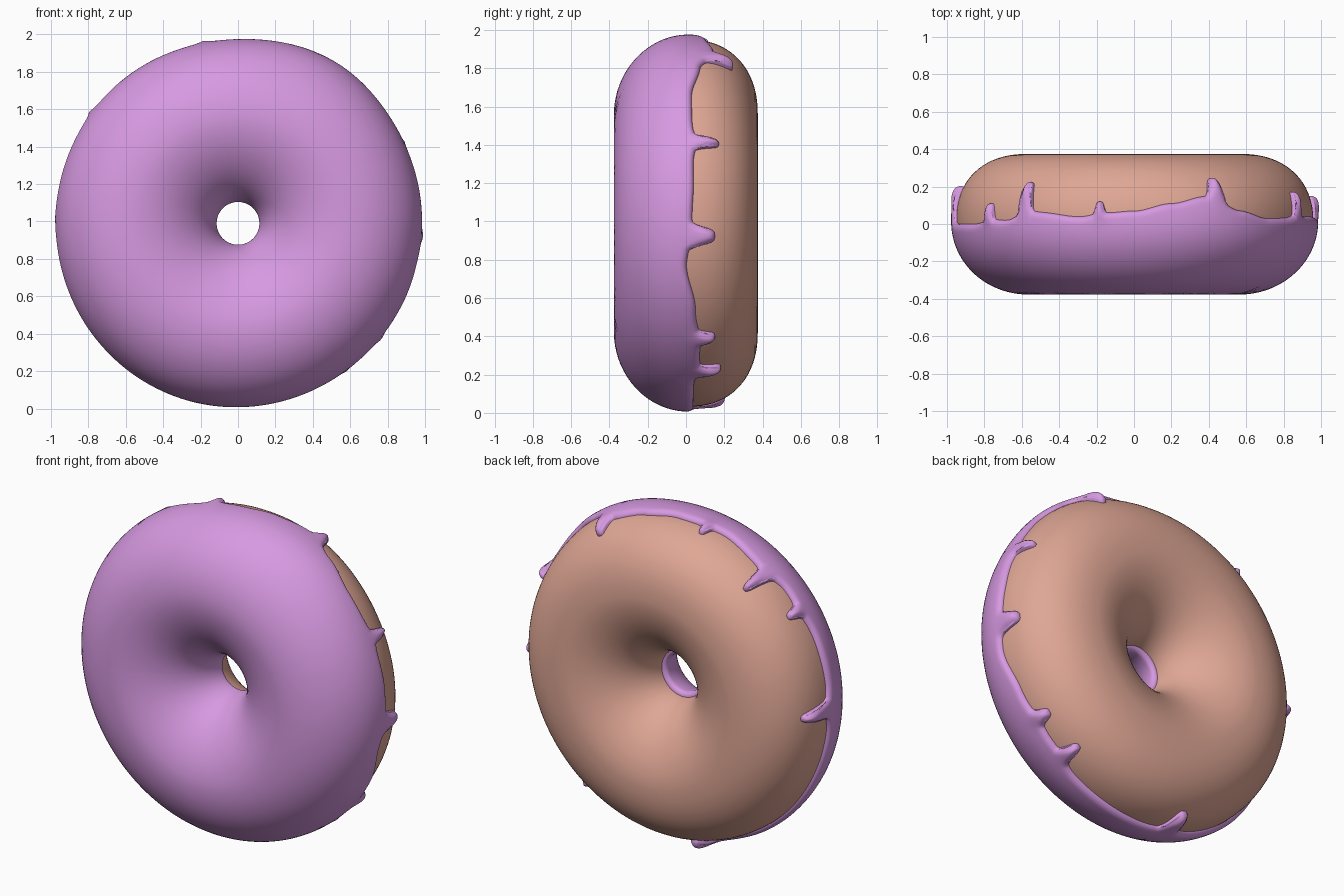
import bpy
import bmesh
import math
from math import sin, cos, pi, exp, radians

cube = bpy.data.objects.get("Cube")
if cube:
    bpy.data.objects.remove(cube, do_unlink=True)

RING, OUT_R, IN_R, TUBE_Y = 0.565, 0.39, 0.425, 0.363   # ridge radius and tube half sizes
BACK_POWER, HOLE_POWER = 2.25, 1.8          # fuller back rim, tighter hole
CENTRE_Y, CENTRE_Z = 0.012, 0.99
ICING, LIP = 0.026, 0.034                   # icing thickness and lip rounding

# Drips: angle around the ring, y of the tip, half width
DRIPS = [(63, .24, .045), (26, .17, .034), (-4, .15, .056), (-39, .15, .042),
         (-54, .18, .042), (-102, .2, .055), (101, .12, .028), (127, .22, .04),
         (143, .11, .035), (178, .2, .045)]
# Icing edge between the drips: angle, y
EDGE = [(-180, .0), (-140, .02), (-115, .03), (-90, .04), (-60, .04), (-46, .07),
        (-28, .05), (-12, .0), (12, .04), (43, .03), (55, .07), (68, .14),
        (78, .11), (90, .07), (108, .04), (120, .06), (135, .02), (155, .0), (180, .0)]


def material(name, colour):
    mat = bpy.data.materials.new(name)
    mat.use_nodes = True
    mat.diffuse_color = (*colour, 1)
    mat.node_tree.nodes["Principled BSDF"].inputs["Base Color"].default_value = (*colour, 1)
    return mat


def gap(a, b):
    """Signed angle from b to a, wrapped."""
    return (a - b + pi) % (2 * pi) - pi


def edge_base(theta):
    deg = math.degrees(gap(theta, 0))
    for (a, ya), (b, yb) in zip(EDGE, EDGE[1:]):
        if a <= deg <= b:
            t = (deg - a) / (b - a)
            return ya + (yb - ya) * t * t * (3 - 2 * t)
    return 0.0


def edge_y(theta):
    """Position of the icing edge, with flat-topped drips on broad feet."""
    base = edge_base(theta)
    y = base
    for deg, tip, width in DRIPS:
        d = gap(theta, radians(deg))
        shape = 0.85 * exp(-(d / width) ** 4) + 0.15 * exp(-(d / (width * 2)) ** 2)
        y = max(y, base + (tip - base) * shape)
    return y


def profile(phi):
    """Unit tube section: outward part, forward part and roundness power."""
    c, s = cos(phi), sin(phi)
    power = HOLE_POWER if c < 0 else BACK_POWER if s < 0 else 2.0
    return (math.copysign(abs(c) ** (2 / power), c),
            math.copysign(abs(s) ** (2 / power), s), power)


def surface(theta, phi, lift=0.0):
    """Point on the slightly uneven ring; phi runs outside -> front -> hole."""
    u, v, power = profile(phi)
    half = OUT_R if u > 0 else IN_R
    bump = 0.03 * exp(-(gap(theta, radians(60)) / 0.42) ** 2) + 0.004 * sin(3 * theta + 1)
    bump *= max(u, 0) ** 2
    nx = math.copysign(abs(u) ** (power - 1), u) / half
    ny = math.copysign(abs(v) ** (power - 1), v) / TUBE_Y
    n = math.hypot(nx, ny)
    r = RING + (half + bump) * u + lift * nx / n
    y = CENTRE_Y - TUBE_Y * v - lift * ny / n
    return (r * cos(theta), y, CENTRE_Z + r * sin(theta))


def grid_object(name, rows, close_rows, mat):
    """Skin rings of points, each closed around the hole."""
    bm = bmesh.new()
    rings = [[bm.verts.new(p) for p in row] for row in rows]
    pairs = list(zip(rings, rings[1:]))
    if close_rows:
        pairs.append((rings[-1], rings[0]))
    for a, b in pairs:
        for i in range(len(a)):
            j = (i + 1) % len(a)
            bm.faces.new((a[i], b[i], b[j], a[j]))
    mesh = bpy.data.meshes.new(name)
    bm.to_mesh(mesh)
    bm.free()
    mesh.materials.append(mat)
    mesh.shade_smooth()
    obj = bpy.data.objects.new(name, mesh)
    bpy.context.scene.collection.objects.link(obj)
    return obj


# Dough ring
dough_mat = material("baked dough", (.74, .385, .30))
thetas = [2 * pi * i / 160 for i in range(160)]
dough = [[surface(t, 2 * pi * k / 80) for t in thetas] for k in range(80)]
grid_object("dough", dough, True, dough_mat)

# Icing coat: rows packed towards both edges, thickness rounded off at the lip
icing_mat = material("lavender icing", (.68, .32, .755))
COLS, ROWS = 1200, 56
thetas = [2 * pi * i / COLS for i in range(COLS)]
edges = [edge_y(t) for t in thetas]
step = 2 * pi / COLS * (RING + OUT_R)
inner = pi + 0.07


def edge_phi(y):
    """Section angle at which the outer side reaches the given y."""
    v = (y - CENTRE_Y) / TUBE_Y
    return -math.asin(v ** (BACK_POWER / 2)) if v > 0 else math.asin(-v)


def icing_lift(i, phi):
    y = CENTRE_Y - TUBE_Y * profile(phi)[1]
    d = max(inner - phi, 0) * TUBE_Y
    if phi < 0.6:
        d = min(d, min(math.hypot(k * step, edges[(i + k) % COLS] - y)
                       for k in range(-8, 9)))
    cover = math.sqrt(1 - (1 - min(d / LIP, 1)) ** 2)
    lift = ICING * cover
    # swollen drip tips, heavier on the longer drips
    for deg, tip, width in DRIPS:
        across = gap(thetas[i], radians(deg)) * (RING + OUT_R)
        if abs(across) < 0.15 and phi < 0.8:
            swell = 0.012 + 0.06 * (tip - 0.12)
            lift += swell * cover * exp(-(across / 0.05) ** 2 - ((y - tip + 0.045) / 0.06) ** 2)
    return lift - 0.004 * (1 - cover)


icing = []
for k in range(ROWS + 1):
    s = 0.5 - 0.5 * cos(pi * k / ROWS)
    row = []
    for i, t in enumerate(thetas):
        start = edge_phi(edges[i])
        phi = start + (inner - start) * s
        row.append(surface(t, phi, icing_lift(i, phi)))
    icing.append(row)
grid_object("icing", icing, False, icing_mat)
